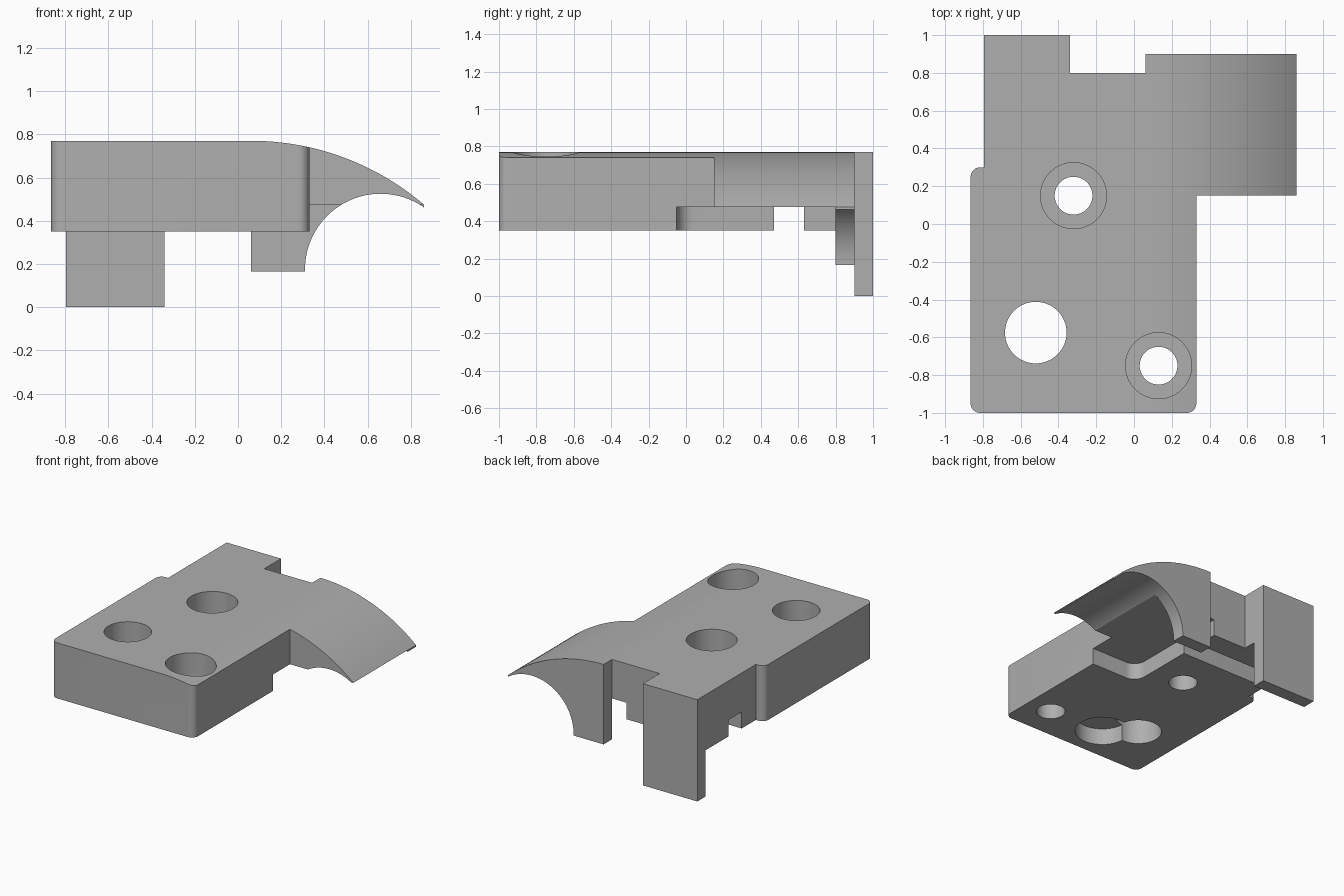
import bpy, bmesh, math
from mathutils import Vector

old = bpy.data.objects.get("Cube")
if old:
    bpy.data.objects.remove(old, do_unlink=True)

grey = bpy.data.materials.new("mid grey")
grey.use_nodes = True
color = (0.43, 0.43, 0.43, 1)
grey.diffuse_color = color
grey.node_tree.nodes["Principled BSDF"].inputs["Base Color"].default_value = color


def arc(cx, cy, r, start, end, n=8):
    """Points along an arc, angles in degrees."""
    steps = [math.radians(start + (end - start) * i / n) for i in range(n + 1)]
    return [(cx + r * math.cos(a), cy + r * math.sin(a)) for a in steps]


def prism(name, points, low, high, along_y=False):
    """Extrude an outline along z, or an x-z outline along y."""
    def place(p, d):
        return Vector((p[0], d, p[1])) if along_y else Vector((p[0], p[1], d))
    bm = bmesh.new()
    face = bm.faces.new([bm.verts.new(place(p, low)) for p in points])
    ext = bmesh.ops.extrude_face_region(bm, geom=[face])
    top = [g for g in ext["geom"] if isinstance(g, bmesh.types.BMVert)]
    bmesh.ops.translate(bm, verts=top, vec=place((0, 0), high - low))
    bmesh.ops.recalc_face_normals(bm, faces=bm.faces)
    mesh = bpy.data.meshes.new(name)
    bm.to_mesh(mesh)
    bm.free()
    mesh.materials.append(grey)
    ob = bpy.data.objects.new(name, mesh)
    bpy.context.collection.objects.link(ob)
    return ob


def rect(x0, x1, y0, y1):
    return [(x0, y0), (x1, y0), (x1, y1), (x0, y1)]


def disc(x, y, r, n=64):
    return arc(x, y, r, 0, 360, n)[:-1]


# Plan outline: rounded block, side wing, back leg and back tab
R = 0.05
plan = (arc(-0.865 + R, -1 + R, R, 180, 270) + arc(0.33 - R, -1 + R, R, 270, 360)
        + [(0.33, 0.15), (0.86, 0.15), (0.86, 0.9), (0.06, 0.9), (0.06, 0.8),
           (-0.34, 0.8), (-0.34, 1), (-0.795, 1), (-0.795, 0.3)]
        + arc(-0.865 + R, 0.3 - R, R, 90, 180))
body = prism("bracket_body", plan, 0, 0.9)

FLOOR, STEP, TOP = 0.35, 0.475, 0.77
cutters = []


def cut(name, points, low, high, along_y=False):
    cutters.append(prism(name, points, low, high, along_y))


# Flat top that curves down to the wing tip
bend = 1.232
curve = arc(0.06, TOP - bend, bend, 90, 47, 48)
cut("top_cutter", [(-1.2, TOP)] + curve + [(1.2, 1.2), (-1.2, 1.2)], -1.2, 1.2, True)

# Underside: everything but the tab and the leg stops at the floor
cut("floor_cutter", [(-1, -1.2), (1, -1.2), (1, 0.8), (0.06, 0.8), (-0.34, 0.9), (-1, 0.9)],
    -0.2, FLOOR)
cut("leg_end_cutter", rect(0, 1, 0.7, 1.1), -0.3, 0.165)

# Corner recess and cross groove below
recess = (arc(0.03, 0.04, 0.09, 180, 270)
          + [(1.1, -0.05), (1.1, 0.8), (0.06, 0.8), (-0.06, 0.85), (-0.06, 0.63),
             (-1.1, 0.63), (-1.1, 0.47), (-0.06, 0.47)])
cut("recess_cutter", recess, 0.1, STEP)

# Round hollow under the wing
cut("wing_hollow_cutter", disc(0.66, 0.175, 0.35, 96), -0.1, 1.2, True)

# Two counterbored screw holes, a plain hole and a blind pocket
for i, (x, y) in enumerate([(-0.32, 0.15), (0.13, -0.75)]):
    cut(f"screw_hole_cutter_{i}", disc(x, y, 0.1), 0.1, 1)
    cut(f"counterbore_cutter_{i}", disc(x, y, 0.175), STEP + 0.01, 1)
cut("plain_hole_cutter", disc(-0.52, -0.575, 0.163), 0.1, 1)
cut("pocket_cutter", disc(-0.32, -0.725, 0.19), 0.1, STEP)

# Carve the body and drop the cutters
bpy.context.view_layer.objects.active = body
for cutter in cutters:
    cutter.hide_render = True
    mod = body.modifiers.new(cutter.name, "BOOLEAN")
    mod.operation = "DIFFERENCE"
    mod.solver = "EXACT"
    mod.object = cutter
    bpy.ops.object.modifier_apply(modifier=mod.name)
    bpy.data.objects.remove(cutter, do_unlink=True)

bpy.ops.object.select_all(action="DESELECT")
body.select_set(True)
bpy.ops.object.shade_smooth_by_angle(angle=math.radians(25))
